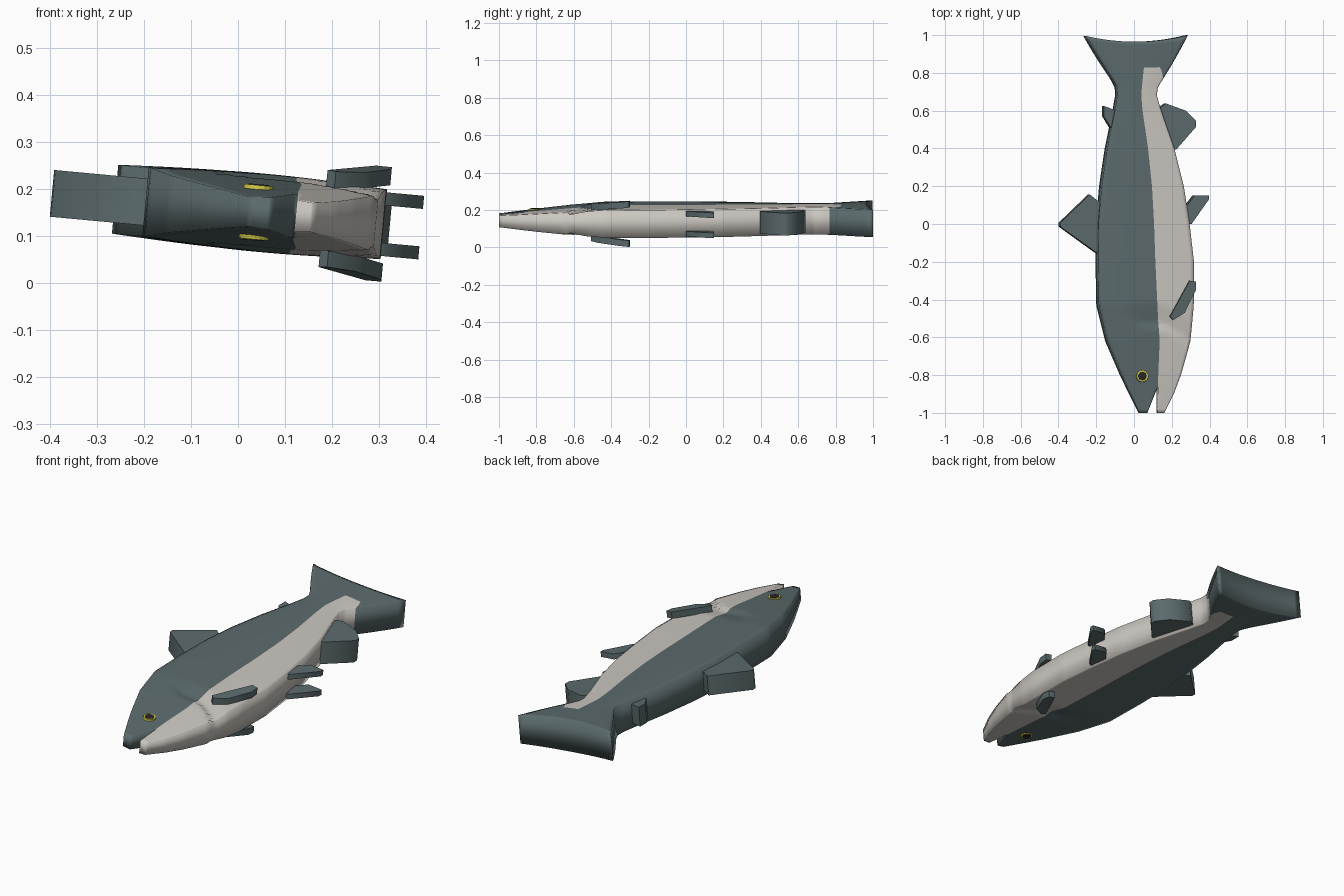
import bpy, bmesh, math
from mathutils import Matrix

if "Cube" in bpy.data.objects:
    bpy.data.objects.remove(bpy.data.objects["Cube"])

# The fish lies on its side, rolled slightly about its long axis
TILT = Matrix.Translation((0, 0, 0.154)) @ Matrix.Rotation(math.radians(5.3), 4, 'Y')


def material(name, rgb):
    m = bpy.data.materials.new(name)
    m.diffuse_color = (*rgb, 1)
    m.use_nodes = True
    m.node_tree.nodes["Principled BSDF"].inputs["Base Color"].default_value = m.diffuse_color
    return m


DARK = material("slate", (0.105, 0.145, 0.15))
LIGHT = material("cream", (0.60, 0.57, 0.53))
YELLOW = material("yellow", (0.60, 0.55, 0.06))
BLACK = material("black", (0.02, 0.02, 0.025))


def finish(name, bm, mats, smooth=True):
    bmesh.ops.recalc_face_normals(bm, faces=bm.faces)
    for f in bm.faces:
        f.smooth = smooth
    me = bpy.data.meshes.new(name)
    bm.to_mesh(me)
    bm.free()
    for m in mats:
        me.materials.append(m)
    ob = bpy.data.objects.new(name, me)
    ob.matrix_world = TILT
    bpy.context.collection.objects.link(ob)
    return ob


# Body outline: y, back edge, colour line, belly edge, half thickness
ROWS = [
    (-1.00, 0.020, 0.130, 0.165, 0.034), (-0.90, -0.030, 0.130, 0.215, 0.043),
    (-0.80, -0.078, 0.131, 0.252, 0.052), (-0.62, -0.155, 0.137, 0.302, 0.067),
    (-0.43, -0.201, 0.124, 0.318, 0.081), (-0.20, -0.205, 0.113, 0.319, 0.082),
    (0.00, -0.203, 0.106, 0.296, 0.082), (0.20, -0.186, 0.095, 0.265, 0.082),
    (0.40, -0.156, 0.074, 0.215, 0.081), (0.60, -0.115, 0.045, 0.145, 0.080),
    (0.68, -0.101, 0.038, 0.122, 0.080), (0.72, -0.103, 0.041, 0.126, 0.080),
    (0.77, -0.127, 0.046, 0.155, 0.080), (0.84, -0.170, 0.052, 0.195, 0.080),
    (1.00, -0.270, 0.030, 0.287, 0.081)]


def outline(y):
    for a, b in zip(ROWS, ROWS[1:]):
        if y <= b[0] + 1e-6:
            t = (y - a[0]) / (b[0] - a[0])
            v = [p + (q - p) * t for p, q in zip(a, b)]
            return v[1] + 0.007, v[2] - 0.007, v[3] - 0.007, v[4]


def clamp(v):
    return max(0.0, min(1.0, v))


def gill(u, y):
    # Hollow just behind the curved gill cover
    edge = -0.55 + 0.9 * max(0, 0.05 - u) ** 1.3 - 1.6 * max(0, u - 0.13) ** 1.5
    fade = clamp((u + 0.06) / 0.1)
    return 0.016 * fade * clamp((y - edge) / 0.02) * clamp(1 - (y - edge) / 0.13)


MOUTH, N = -0.86, 10


def point(y, half, f, s):
    # half 0 = dark back, half 1 = pale belly; f runs across, s is top or bottom
    if half:
        y -= 0.07 * clamp(1 - abs(y - 0.84) / 0.16) * clamp((f - 0.6) / 0.4)
    left, mid, right, th = outline(y)
    gap = 0.055 * clamp((MOUTH - y) / 0.14)
    u = mid + (right - mid) * f if half else left + (mid - gap - left) * f
    w = th * (0.91 + 0.11 * math.sin(math.pi * clamp((u - left) / (right - left))))
    w -= gill(u, y)
    y -= 0.035 * clamp((y - 0.75) / 0.25) * clamp(1 - (u / 0.28) ** 2)
    return u, y, s * w


def make_body():
    bm = bmesh.new()
    ys = [-1 + 0.02 * i for i in range(101)]
    for half in (0, 1):
        g = {s: [[bm.verts.new(point(y, half, j / N, s)) for j in range(N + 1)]
                 for y in ys] for s in (1, -1)}
        top, bot = g[1], g[-1]
        outer, inner = (N, 0) if half else (0, N)
        for i in range(100):
            yc = (ys[i] + ys[i + 1]) / 2
            faces = []
            for s in (1, -1):
                r = g[s]
                for j in range(N):
                    faces.append((r[i][j], r[i][j + 1], r[i + 1][j + 1], r[i + 1][j]))
            walls = [outer] + ([inner] if yc < MOUTH else [])
            for j in walls:
                faces.append((top[i][j], top[i + 1][j], bot[i + 1][j], bot[i][j]))
            for f in faces:
                bm.faces.new(f).material_index = 1 if half and yc < 0.84 else 0
        # Snout and tail end caps
        for i in (0, 100):
            for j in range(N):
                f = bm.faces.new((top[i][j], top[i][j + 1], bot[i][j + 1], bot[i][j]))
                f.material_index = 1 if half and i == 0 else 0
    bmesh.ops.remove_doubles(bm, verts=bm.verts, dist=0.0005)
    finish("body", bm, [DARK, LIGHT])


def fin(name, pts, w0, w1, rise=0.0, sign=1):
    # Slab fin from a plan outline; rise lifts it toward the tail
    bm = bmesh.new()
    y0 = min(p[1] for p in pts)
    lo, hi = [[bm.verts.new((x, y, sign * (w + rise * (y - y0)))) for x, y in pts]
              for w in (w0, w1)]
    bm.faces.new(lo)
    bm.faces.new(hi)
    for i in range(len(pts)):
        k = (i + 1) % len(pts)
        bm.faces.new((lo[i], lo[k], hi[k], hi[i]))
    ob = finish(name, bm, [DARK])
    bpy.context.view_layer.objects.active = ob
    ob.select_set(True)
    bpy.ops.object.shade_smooth_by_angle(angle=math.radians(60))
    ob.select_set(False)


def disc(name, x, y, w, r0, r1, depth, mat, sign):
    bm = bmesh.new()
    bmesh.ops.create_cone(bm, cap_ends=True, segments=16, radius1=r0, radius2=r1, depth=depth)
    bmesh.ops.transform(bm, matrix=Matrix.Diagonal((1, 1, sign, 1)), verts=bm.verts)
    bmesh.ops.translate(bm, vec=(x, y, sign * w), verts=bm.verts)
    finish(name, bm, [mat], smooth=False)


make_body()

# Single fins on the back and belly
fin("dorsal_fin", [(-0.15, -0.15), (-0.2, -0.155), (-0.395, -0.015), (-0.398, 0.005),
                   (-0.24, 0.157), (-0.2, 0.125), (-0.15, 0.1)], -0.05, 0.05)
fin("adipose_fin", [(-0.09, 0.505), (-0.125, 0.505), (-0.165, 0.57), (-0.165, 0.625),
                    (-0.11, 0.605), (-0.08, 0.6)], -0.05, 0.05)
fin("anal_fin", [(0.17, 0.40), (0.22, 0.395), (0.325, 0.515), (0.325, 0.545), (0.27, 0.6),
                 (0.165, 0.638), (0.11, 0.6)], -0.06, 0.06)

# Paired fins and eyes, mirrored across the flat of the body
for side, s in (("upper", 1), ("lower", -1)):
    fin(side + "_pelvic_fin", [(0.27, 0.03), (0.285, 0.0), (0.30, 0.0), (0.392, 0.13),
                               (0.392, 0.15), (0.315, 0.15), (0.27, 0.09)], 0.04, 0.068, 0, s)
    fin(side + "_pectoral_fin", [(0.182, -0.49), (0.20, -0.508), (0.26, -0.47), (0.318, -0.35),
                                 (0.318, -0.305), (0.285, -0.30)], 0.068, 0.102, 0.1, s)
    disc(side + "_eye", 0.039, -0.805, 0.048, 0.035, 0.031, 0.02, YELLOW, s)
    disc(side + "_pupil", 0.039, -0.805, 0.054, 0.024, 0.022, 0.012, BLACK, s)
